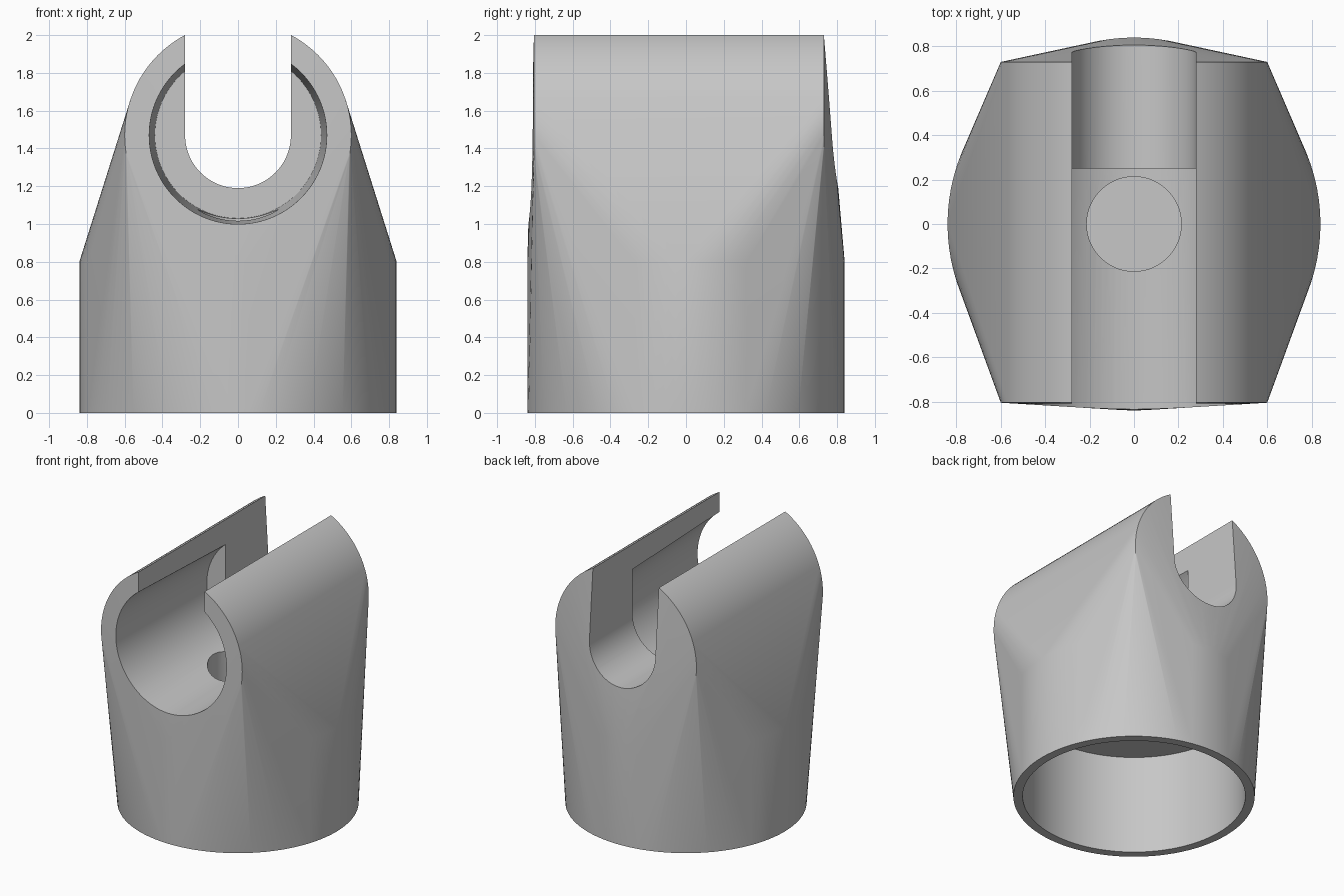
import bpy, bmesh
from math import sin, cos, pi, radians

if "Cube" in bpy.data.objects:
    bpy.data.objects.remove(bpy.data.objects["Cube"], do_unlink=True)

grey = bpy.data.materials.new("light grey")
grey.use_nodes = True
grey.diffuse_color = (0.57, 0.57, 0.57, 1)
grey.node_tree.nodes["Principled BSDF"].inputs["Base Color"].default_value = (0.57, 0.57, 0.57, 1)

AXIS_Z = 1.47       # height of the horizontal bore axis
SLOT = 0.28         # half width of the open slot
SEG = 96


def upright_ring(r, z):
    return [(r * cos(2 * pi * i / SEG), r * sin(2 * pi * i / SEG), z) for i in range(SEG)]


def level_ring(r, y):
    return [(r * cos(2 * pi * i / SEG), y, AXIS_Z + r * sin(2 * pi * i / SEG)) for i in range(SEG)]


def slot_outline(y):
    arc = [(SLOT * cos(pi + pi * i / 48), y, AXIS_Z + SLOT * sin(pi + pi * i / 48)) for i in range(49)]
    return arc + [(SLOT, y, 2.5), (-SLOT, y, 2.5)]


def hull(name, points):
    """Convex solid wrapped around the given outlines."""
    bm = bmesh.new()
    for p in points:
        bm.verts.new(p)
    res = bmesh.ops.convex_hull(bm, input=bm.verts[:])
    loose = {g for g in res["geom_interior"] + res["geom_unused"] if isinstance(g, bmesh.types.BMVert)}
    bmesh.ops.delete(bm, geom=list(loose), context='VERTS')
    bmesh.ops.dissolve_limit(bm, angle_limit=radians(0.05), verts=bm.verts[:], edges=bm.edges[:])
    bmesh.ops.recalc_face_normals(bm, faces=bm.faces[:])
    mesh = bpy.data.meshes.new(name)
    bm.to_mesh(mesh)
    bm.free()
    mesh.materials.append(grey)
    ob = bpy.data.objects.new(name, mesh)
    bpy.context.collection.objects.link(ob)
    return ob


# Body: round socket blended into a horizontal barrel
body = hull("clip_body", upright_ring(0.84, 0) + upright_ring(0.84, 0.8)
            + level_ring(0.6, -0.805) + level_ring(0.6, 0.73))

# Cutters: lower socket, tapered bore, open slot, blind screw hole
cutters = [
    hull("socket_cutter", upright_ring(0.775, -0.2) + upright_ring(0.775, 0.76)),
    hull("bore_cutter", level_ring(0.4727, -0.9) + level_ring(0.44, 0.25)),
    hull("slot_cutter", slot_outline(-1.2) + slot_outline(1.2)),
    hull("screw_hole_cutter", upright_ring(0.213, 0.785) + upright_ring(0.213, 1.3)),
]
bpy.ops.object.select_all(action='DESELECT')
bpy.context.view_layer.objects.active = body
body.select_set(True)
for c in cutters:
    c.hide_render = True
    mod = body.modifiers.new(c.name, 'BOOLEAN')
    mod.operation = 'DIFFERENCE'
    mod.solver = 'EXACT'
    mod.object = c
    bpy.ops.object.modifier_apply(modifier=mod.name)
for c in cutters:
    bpy.data.objects.remove(c, do_unlink=True)

bpy.ops.object.shade_smooth_by_angle(angle=radians(25))
